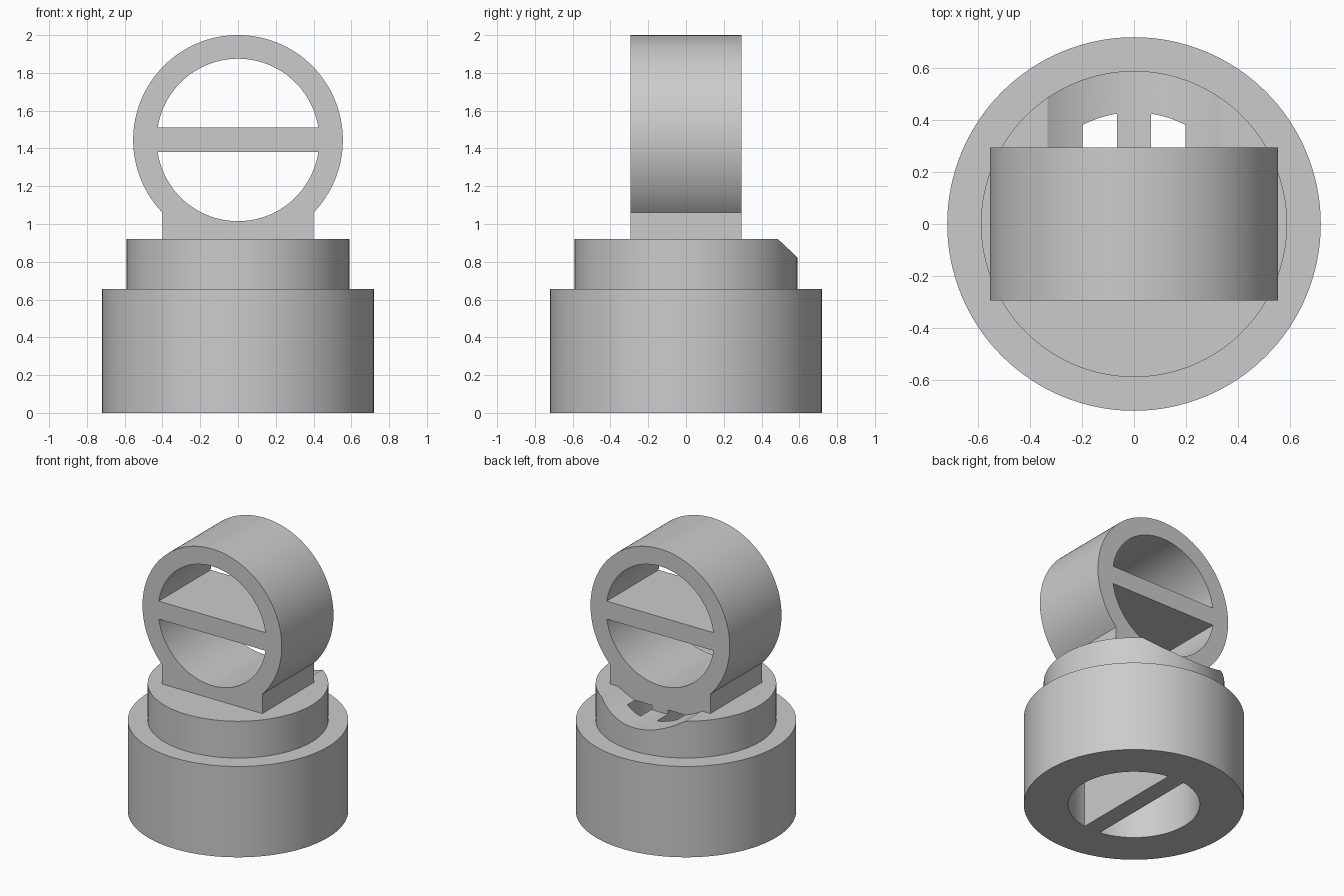
import bpy, bmesh
from math import sin, cos, asin, acos, pi, radians

cube = bpy.data.objects.get("Cube")
if cube:
    bpy.data.objects.remove(cube, do_unlink=True)

# Material
grey = bpy.data.materials.new("plain grey")
grey.use_nodes = True
colour = (0.6, 0.6, 0.6, 1)
grey.diffuse_color = colour
grey.node_tree.nodes["Principled BSDF"].inputs["Base Color"].default_value = colour

RING_Z = 1.445      # height of the ring axis
RING_R = 0.555
BORE_R = 0.43       # bore of both the ring and the base
BAR = 0.065         # half thickness of the dividers
DEPTH = 0.295       # half depth of the ring
STEP_TOP = 0.92


def arc(radius, start, end, steps=128):
    return [(radius * cos(start + (end - start) * i / steps),
             radius * sin(start + (end - start) * i / steps)) for i in range(steps + 1)]


def circle(radius):
    return arc(radius, 0, 2 * pi)[:-1]


def half_moon(side):
    """One half of the bore, on one side of the divider."""
    a = asin(BAR / BORE_R)
    return [(u, side * v) for u, v in arc(BORE_R, a, pi - a)]


def prism(name, outline, place, low, high):
    """Extrude an outline between two levels; place maps (u, v, level) to xyz."""
    bm = bmesh.new()
    bottom = [bm.verts.new(place(u, v, low)) for u, v in outline]
    top = [bm.verts.new(place(u, v, high)) for u, v in outline]
    bm.faces.new(bottom)
    bm.faces.new(top)
    for i in range(len(outline)):
        j = (i + 1) % len(outline)
        bm.faces.new((bottom[i], bottom[j], top[j], top[i]))
    bmesh.ops.recalc_face_normals(bm, faces=bm.faces)
    mesh = bpy.data.meshes.new(name)
    bm.to_mesh(mesh)
    bm.free()
    mesh.materials.append(grey)
    obj = bpy.data.objects.new(name, mesh)
    bpy.context.collection.objects.link(obj)
    return obj


def upright(u, v, level):       # extruded along z
    return (u, v, level)


def turned(u, v, level):        # extruded along z, divider along y
    return (v, u, level)


def facing(u, v, level):        # extruded along y, centred on the ring
    return (u, level, RING_Z + v)


def select(obj):
    bpy.ops.object.select_all(action="DESELECT")
    obj.select_set(True)
    bpy.context.view_layer.objects.active = obj


def combine(obj, tool, operation="DIFFERENCE"):
    select(obj)
    mod = obj.modifiers.new("combine", "BOOLEAN")
    mod.operation, mod.solver, mod.object = operation, "EXACT", tool
    bpy.ops.object.modifier_apply(modifier=mod.name)
    bpy.data.objects.remove(tool, do_unlink=True)


# Stepped base
base = prism("stepped_base", circle(0.72), upright, 0, 0.655)
combine(base, prism("step", circle(0.59), upright, 0.2, STEP_TOP), "UNION")

# Blind bore split by a divider
for side in (-1, 1):
    combine(base, prism("bore_cutter", half_moon(side), turned, -0.1, 0.856))

# Curved clearance behind the ring, breaking into the bore
combine(base, prism("scoop_cutter", circle(0.622), facing, DEPTH, 0.9))

# Ring with a square foot, bored either side of its crossbar
foot = 0.4
corner = acos(foot / RING_R)
foot_v = STEP_TOP - RING_Z
outline = arc(RING_R, -corner, pi + corner) + [(-foot, foot_v), (foot, foot_v)]
ring = prism("ring_with_crossbar", outline, facing, -DEPTH, DEPTH)
for side in (-1, 1):
    combine(ring, prism("ring_cutter", half_moon(side), facing, -0.5, 0.5))

# Smooth round walls, sharp rims
for obj in (base, ring):
    select(obj)
    bpy.ops.object.shade_smooth_by_angle(angle=radians(30))
